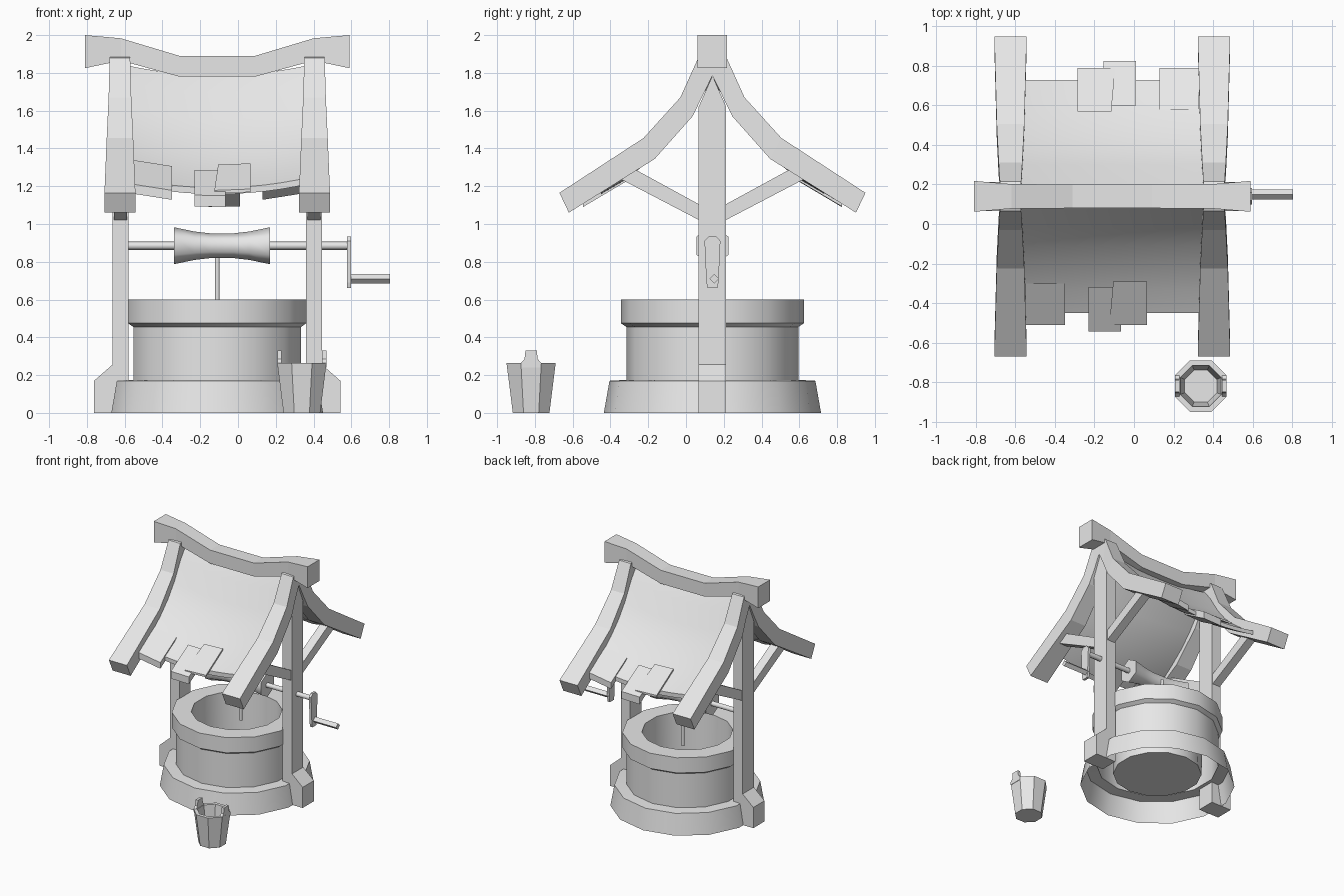
import bpy, bmesh, math
from mathutils import Vector

if "Cube" in bpy.data.objects:
    bpy.data.objects.remove(bpy.data.objects["Cube"], do_unlink=True)

CX, CY = -0.11, 0.14          # axis of the well

grey = bpy.data.materials.new("plain_grey")
grey.use_nodes = True
grey.diffuse_color = (0.8, 0.8, 0.8, 1)
grey.node_tree.nodes["Principled BSDF"].inputs["Base Color"].default_value = (0.8, 0.8, 0.8, 1)


def loft(name, rings, caps=(True, True), smooth=0):
    """Skin a row of equal closed rings; smooth is the sharp-edge angle."""
    bm = bmesh.new()
    rows = [[bm.verts.new(p) for p in ring] for ring in rings]
    n = len(rows[0])
    for a, b in zip(rows, rows[1:]):
        for i in range(n):
            j = (i + 1) % n
            bm.faces.new((a[i], a[j], b[j], b[i]))
    if caps[0]:
        bm.faces.new(rows[0][::-1])
    if caps[1]:
        bm.faces.new(rows[-1])
    bmesh.ops.recalc_face_normals(bm, faces=bm.faces)
    mesh = bpy.data.meshes.new(name)
    bm.to_mesh(mesh)
    bm.free()
    mesh.materials.append(grey)
    obj = bpy.data.objects.new(name, mesh)
    bpy.context.collection.objects.link(obj)
    if smooth:
        bpy.ops.object.select_all(action='DESELECT')
        obj.select_set(True)
        bpy.context.view_layer.objects.active = obj
        bpy.ops.object.shade_smooth_by_angle(angle=math.radians(smooth))
    return obj


def turned(name, profile, sides, centre, axis='Z', phase=0.0, caps=(True, True), smooth=0):
    """Turn (radius, position) points about an axis through centre."""
    rings = []
    for r, h in profile:
        ring = []
        for i in range(sides):
            a = phase + math.tau * i / sides
            u, v = r * math.cos(a), r * math.sin(a)
            ring.append(Vector(centre) + Vector((u, v, h) if axis == 'Z' else (h, u, v)))
        rings.append(ring)
    return loft(name, rings, caps, smooth)


# Stone well: one open-bottomed shell with a sunken floor
turned("well_wall",
       [(0.575, 0), (0.545, 0.17), (0.455, 0.175), (0.455, 0.455), (0.485, 0.475),
        (0.485, 0.6), (0.34, 0.6), (0.33, 0.1)],
       14, (CX, CY, 0), phase=math.pi / 2, caps=(False, True), smooth=35)

# Posts with splayed feet and pointed tops, and their braces
for side, label in ((-1, "right"), (1, "left")):
    def post_outline(top):
        return [(CX + side * dx, z) for dx, z in
                ((0.47, 0), (0.652, 0), (0.652, 0.17), (0.555, 0.255), (0.555, top), (0.47, top))]
    loft(label + "_post",
         [[(x, y, z) for x, z in post_outline(top)]
          for y, top in ((CY - 0.073, 1.62), (CY, 1.785), (CY + 0.073, 1.62))])

    for way, end in ((-1, "front"), (1, "back")):
        brace = ((0.05, 1.01), (0.05, 1.093), (0.43, 1.3), (0.5, 1.245))
        loft(f"{label}_{end}_brace",
             [[(CX + side * dx, CY + way * d, z) for d, z in brace] for dx in (0.477, 0.547)])

# Rafters: bent pairs that widen towards the eaves
# (upper offset, upper z, lower offset, lower z, half width)
half = [(0.81, 1.165, 0.76, 1.06, 0.082), (0.365, 1.455, 0.305, 1.345, 0.07),
        (0.17, 1.67, 0.105, 1.57, 0.06), (0.075, 1.88, 0.05, 1.683, 0.054)]
stations = [(-a, b, -c, d, w) for a, b, c, d, w in half]
stations += [(0, 1.91, 0, 1.785, 0.053)] + half[::-1]
for x, label in ((CX - 0.515, "right"), (CX + 0.515, "left")):
    loft(label + "_rafter",
         [[(x - w, CY + ud, uz), (x + w, CY + ud, uz), (x + w, CY + ld, lz), (x - w, CY + ld, lz)]
          for ud, uz, ld, lz, w in stations])

# Sagging ridge beam: (offset, top, bottom, half depth)
right_ridge = [(-0.7, 2.0, 1.825, 0.078), (-0.51, 1.983, 1.865, 0.062), (-0.2, 1.89, 1.78, 0.06)]
ridge = right_ridge + [(-a, b, c, d) for a, b, c, d in right_ridge[::-1]]
loft("ridge_beam",
     [[(CX + dx, CY - w, t), (CX + dx, CY + w, t), (CX + dx, CY + w, b), (CX + dx, CY - w, b)]
      for dx, t, b, w in ridge])

# Roof covering: a curved sheet that hangs lower in the middle
slope = [(0, 1.83), (0.07, 1.74), (0.16, 1.60), (0.25, 1.49), (0.36, 1.39), (0.47, 1.305), (0.59, 1.235)]


def roof_z(dx, d):
    for (d0, z0), (d1, z1) in zip(slope, slope[1:]):
        if d <= d1:
            break
    return z0 + (z1 - z0) * (d - d0) / (d1 - d0) - 0.06 * (1 - (dx / 0.51) ** 2)


offsets = [-d for d, z in slope[:0:-1]] + [d for d, z in slope]
sheet = []
for i in range(13):
    dx = -0.51 + 1.02 * i / 12
    top = [(CX + dx, CY + d, roof_z(dx, abs(d)) + 0.017) for d in offsets]
    bottom = [(x, y, z - 0.034) for x, y, z in reversed(top)]
    sheet.append(top + bottom)
loft("roof_sheet", sheet, smooth=35)


# Loose shingles at the eaves, repeated by a half turn on the back
def shingle(name, turn, x0, x1, d0, d1, thick, lift=0.0, skew=0.0):
    rings = []
    for d, shift in ((d0, skew), (d1, 0)):
        ring = []
        for dx, dz in ((x0 + shift, thick), (x1, thick), (x1, -thick), (x0 + shift, -thick)):
            ring.append((CX + turn * dx, CY - turn * d, roof_z(dx, d) + lift + dz))
        rings.append(ring)
    loft(name, rings)


for turn, end in ((1, "front"), (-1, "back")):
    shingle(end + "_outer_shingle", turn, -0.44, -0.24, 0.44, 0.65, 0.025)
    shingle(end + "_middle_shingle", turn, -0.12, 0.045, 0.46, 0.685, 0.03)
    shingle(end + "_top_shingle", turn, -0.015, 0.175, 0.43, 0.65, 0.008, lift=0.03, skew=0.02)

# Windlass: axle, waisted spool and rope
AXLE = (0, CY, 0.885)
UP = math.pi / 2
turned("axle", [(0.022, -0.6), (0.022, 0.59)], 6, AXLE, 'X', UP, smooth=65)
turned("spool", [(0.098, -0.34), (0.075, -0.23), (0.066, -0.15), (0.066, -0.02), (0.075, 0.06), (0.098, 0.17)],
       6, AXLE, 'X', UP, smooth=65)
turned("rope", [(0.013, 0.5), (0.013, 0.885)], 6, (CX, CY + 0.055, 0), smooth=65)

# Crank arm and handle
arm = [(-0.025, 0.66), (0.025, 0.66), (0.032, 0.69), (0.042, 0.91), (0.02, 0.935),
       (-0.02, 0.935), (-0.042, 0.91), (-0.032, 0.69)]
loft("crank_arm", [[(x, CY + d, z) for d, z in arm] for x in (0.577, 0.597)])
turned("crank_handle", [(0.025, 0.58), (0.025, 0.805)], 4, (0, CY + 0.01, 0.71), 'X', UP, smooth=65)

# Bucket with two ears
BX, BY = 0.338, -0.82
turned("bucket", [(0.105, 0), (0.141, 0.265), (0.112, 0.265), (0.088, 0.03)],
       8, (BX, BY, 0), phase=math.pi / 8, smooth=35)
for side, label in ((-1, "right"), (1, "left")):
    ear = [(-0.053, 0.24), (0.053, 0.24), (0.053, 0.265), (0.035, 0.285), (0.03, 0.33),
           (-0.03, 0.33), (-0.035, 0.285), (-0.053, 0.265)]
    loft(label + "_bucket_ear", [[(BX + side * dx, BY + d, z) for d, z in ear] for dx in (0.108, 0.13)])
